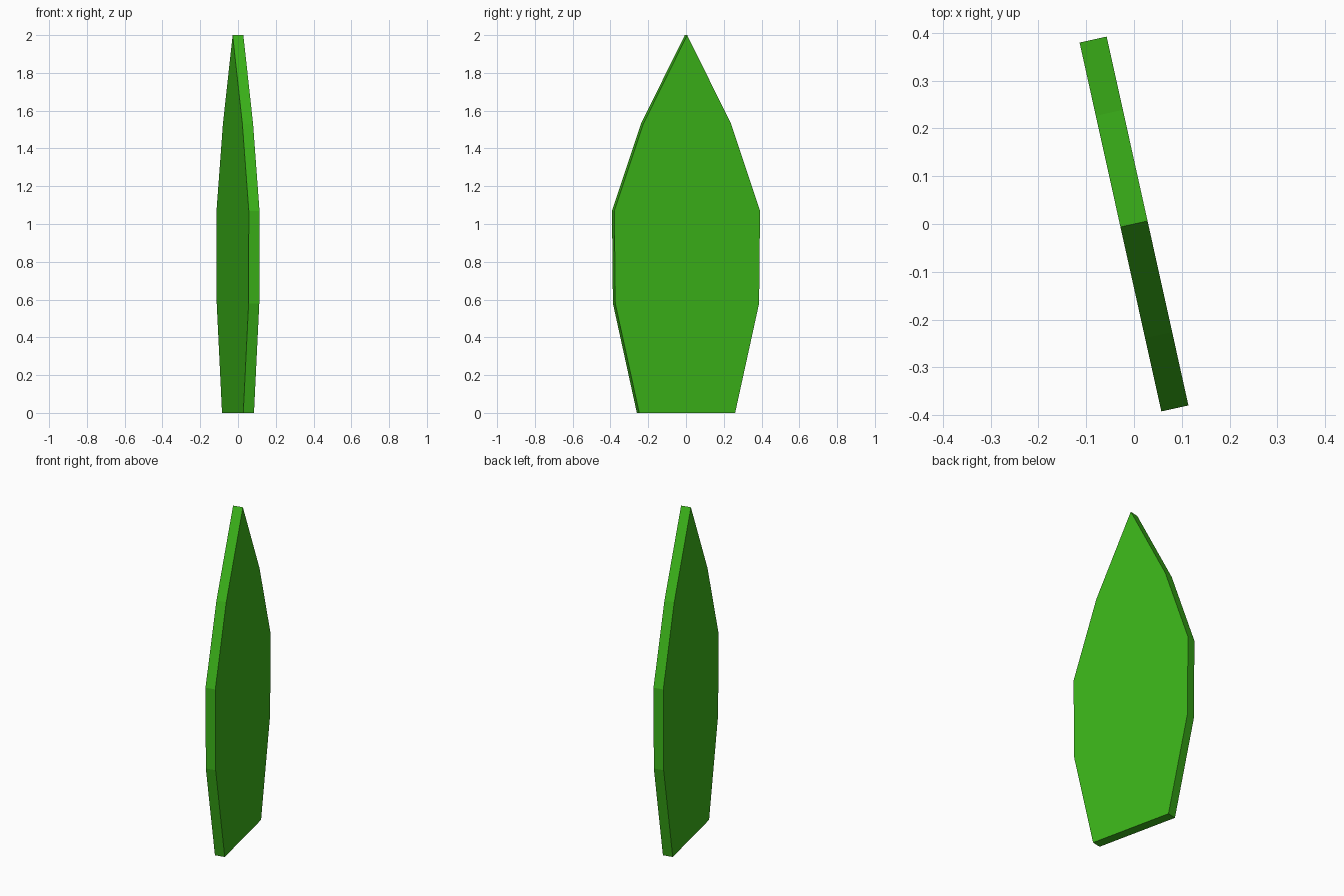
import bpy, bmesh, math
from mathutils import Matrix, Vector

if "Cube" in bpy.data.objects:
    bpy.data.objects.remove(bpy.data.objects["Cube"])

THICKNESS = 0.058
TURN = math.radians(102.5)

# Half outline of the leaf blade: (half width, height)
half = [(0.26, 0.0), (0.39, 0.58), (0.395, 1.07), (0.238, 1.53)]
outline = half + [(0.0, 2.0)] + [(-w, z) for w, z in reversed(half)]

# Flat blade, extruded to a thin slab and turned about z
bm = bmesh.new()
face = bm.faces.new([bm.verts.new((w, -THICKNESS / 2, z)) for w, z in outline])
ext = bmesh.ops.extrude_face_region(bm, geom=[face], use_keep_orig=True)
verts = [g for g in ext["geom"] if isinstance(g, bmesh.types.BMVert)]
bmesh.ops.translate(bm, verts=verts, vec=Vector((0, THICKNESS, 0)))
bmesh.ops.recalc_face_normals(bm, faces=bm.faces[:])
bmesh.ops.rotate(bm, verts=bm.verts[:], cent=(0, 0, 0),
                 matrix=Matrix.Rotation(TURN, 3, 'Z'))

mesh = bpy.data.meshes.new("leaf_blade")
bm.to_mesh(mesh)
bm.free()
leaf = bpy.data.objects.new("leaf_blade", mesh)
bpy.context.collection.objects.link(leaf)

# Leaf green
green = bpy.data.materials.new("leaf_green")
green.diffuse_color = (0.045, 0.46, 0.01, 1)
green.use_nodes = True
green.node_tree.nodes["Principled BSDF"].inputs["Base Color"].default_value = green.diffuse_color
mesh.materials.append(green)
